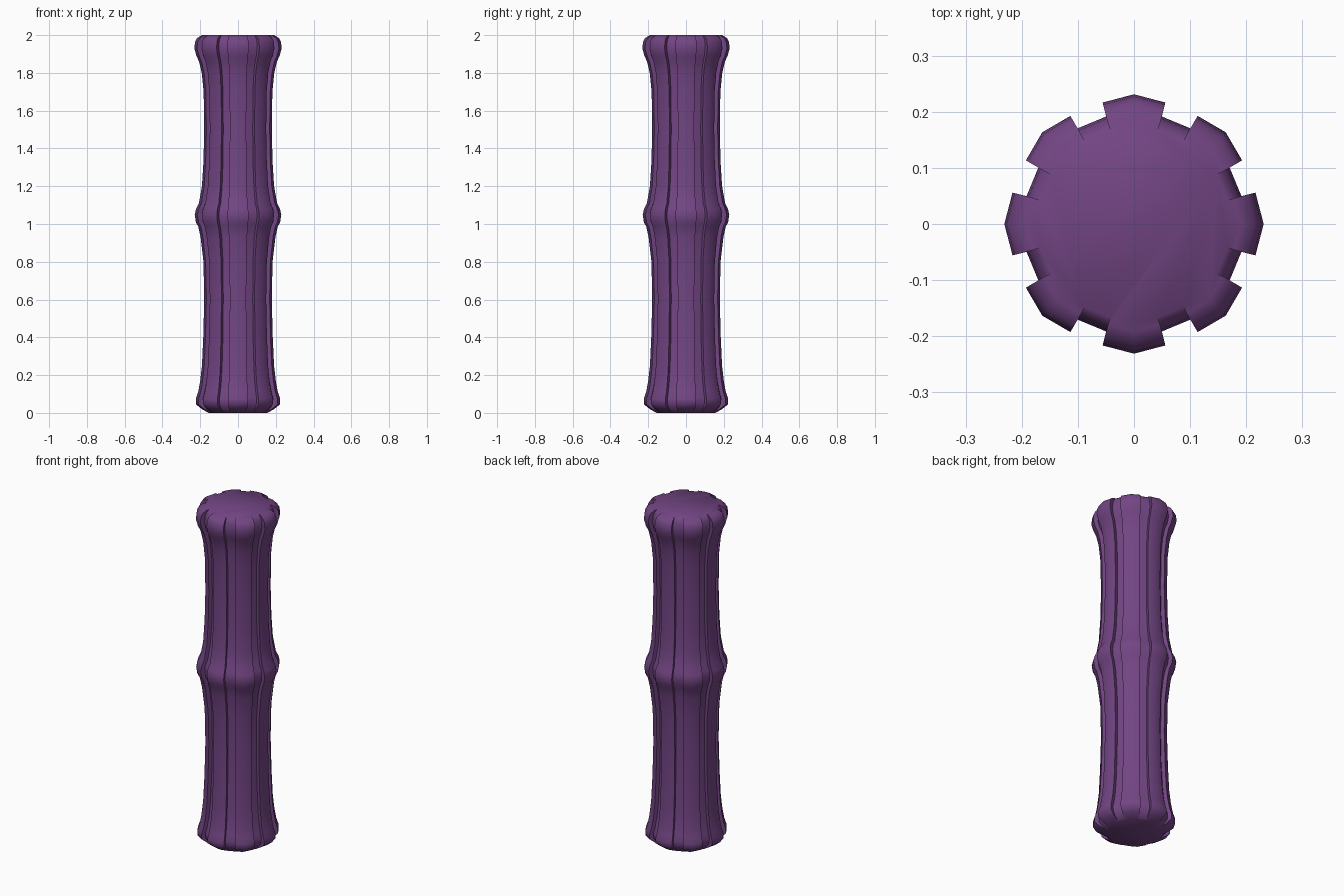
import bpy, bmesh
from math import sin, cos, radians

if "Cube" in bpy.data.objects:
    bpy.data.objects.remove(bpy.data.objects["Cube"])

# Vertical profile: height, rib crest radius, groove radius
profile = [
    (0.00, 0.155, 0.150), (0.02, 0.190, 0.172), (0.045, 0.222, 0.190),
    (0.075, 0.222, 0.193), (0.11, 0.210, 0.183), (0.17, 0.199, 0.172),
    (0.25, 0.190, 0.164), (0.40, 0.183, 0.156), (0.60, 0.178, 0.152),
    (0.80, 0.182, 0.155), (0.93, 0.197, 0.168), (0.985, 0.209, 0.181),
    (1.01, 0.222, 0.192), (1.05, 0.228, 0.197), (1.08, 0.221, 0.192),
    (1.11, 0.206, 0.178), (1.20, 0.190, 0.164), (1.33, 0.182, 0.155),
    (1.50, 0.178, 0.152), (1.70, 0.181, 0.155), (1.80, 0.191, 0.164),
    (1.86, 0.205, 0.176), (1.89, 0.219, 0.190), (1.93, 0.230, 0.198),
    (1.965, 0.226, 0.194), (1.985, 0.215, 0.186), (2.00, 0.190, 0.172),
]
RIBS = 8


def ring(bm, z, crest, groove):
    """One fluted cross-section: raised ribs with straight sides."""
    verts = []
    for i in range(RIBS):
        for off, r in ((-14.2, groove), (-14.5, crest * 0.972), (0, crest * 1.005),
                       (14.5, crest * 0.972), (14.2, groove)):
            a = radians(i * 360 / RIBS + off)
            verts.append(bm.verts.new((r * cos(a), r * sin(a), z)))
    return verts


# Fluted column shaft lofted through the rings
bm = bmesh.new()
rings = [ring(bm, *p) for p in profile]
n = len(rings[0])
for lo, hi in zip(rings, rings[1:]):
    for i in range(n):
        j = (i + 1) % n
        bm.faces.new((lo[i], lo[j], hi[j], hi[i]))
bm.faces.new(rings[0][::-1])
bm.faces.new(rings[-1])
bmesh.ops.recalc_face_normals(bm, faces=bm.faces)

mesh = bpy.data.meshes.new("fluted_column")
bm.to_mesh(mesh)
bm.free()
column = bpy.data.objects.new("fluted_column", mesh)
bpy.context.collection.objects.link(column)

# Purple material
mat = bpy.data.materials.new("purple")
mat.diffuse_color = (0.17, 0.06, 0.23, 1)
mat.use_nodes = True
mat.node_tree.nodes["Principled BSDF"].inputs["Base Color"].default_value = mat.diffuse_color
mesh.materials.append(mat)

# Smooth shading
bpy.context.view_layer.objects.active = column
column.select_set(True)
bpy.ops.object.shade_smooth_by_angle(angle=radians(75))
